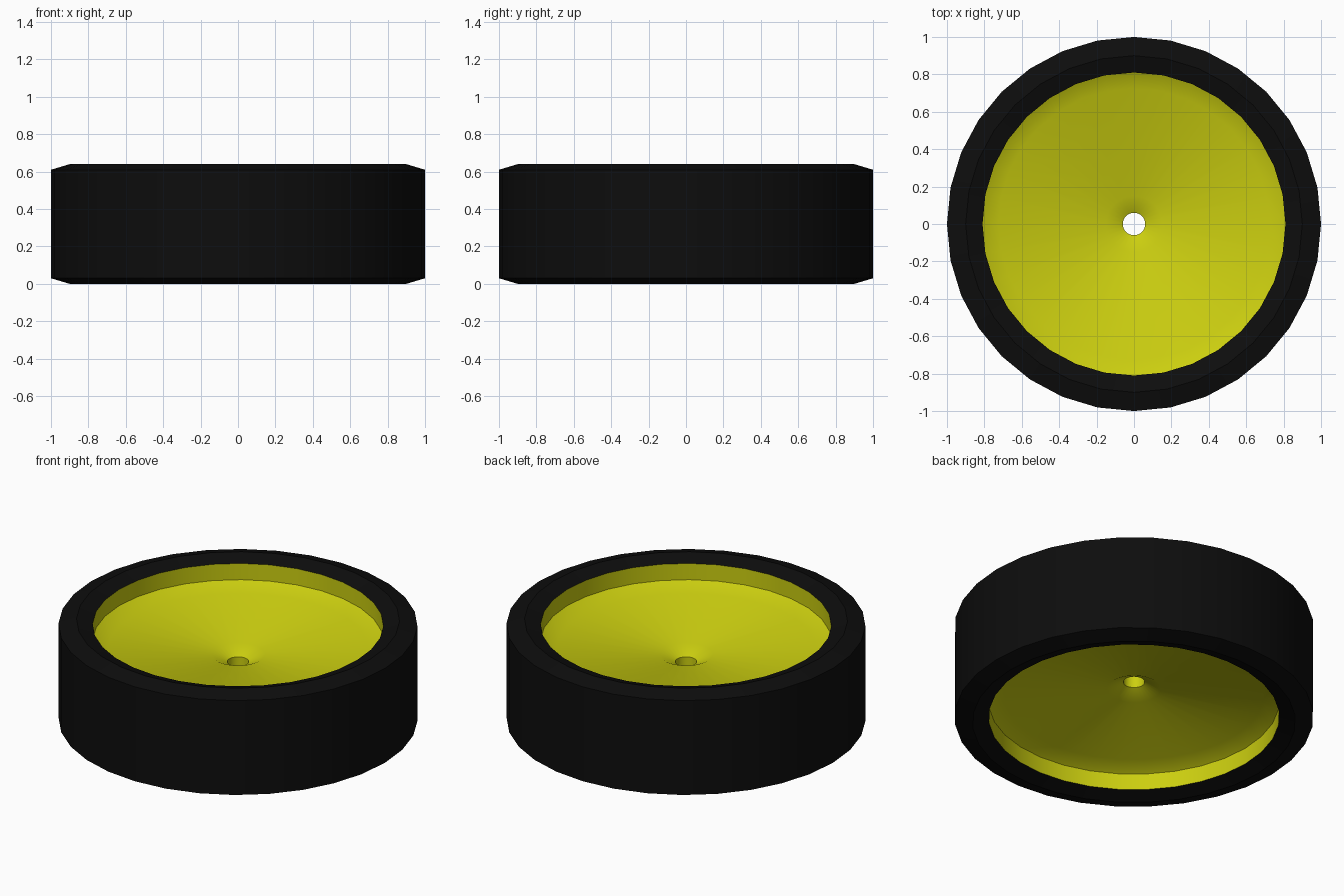
import bpy, bmesh
from math import cos, sin, pi, radians

if "Cube" in bpy.data.objects:
    bpy.data.objects.remove(bpy.data.objects["Cube"])

SIDES = 32
MID = 0.32  # half of the wheel width


def material(name, rgb):
    m = bpy.data.materials.new(name)
    m.diffuse_color = (*rgb, 1)
    m.use_nodes = True
    m.node_tree.nodes["Principled BSDF"].inputs["Base Color"].default_value = m.diffuse_color
    return m


def lathe(name, half, mat, closed=False):
    """Spin a (radius, height above mid-plane) half profile, mirrored below the mid-plane."""
    profile = half + [(r, -h) for r, h in reversed(half)]
    bm = bmesh.new()
    rings = [[bm.verts.new((r * cos(2 * pi * i / SIDES), r * sin(2 * pi * i / SIDES), MID + h))
              for i in range(SIDES)] for r, h in profile]
    for a, b in zip(rings, rings[1:]):
        for i in range(SIDES):
            j = (i + 1) % SIDES
            bm.faces.new((a[i], b[i], b[j], a[j]))
    me = bpy.data.meshes.new(name)
    bm.to_mesh(me)
    bm.free()
    me.materials.append(mat)
    ob = bpy.data.objects.new(name, me)
    bpy.context.collection.objects.link(ob)
    bpy.ops.object.select_all(action='DESELECT')
    ob.select_set(True)
    bpy.context.view_layer.objects.active = ob
    bpy.ops.object.shade_smooth_by_angle(angle=radians(30))
    return ob


black = material("rubber_black", (0.004, 0.004, 0.004))
yellow = material("rim_yellow", (0.6, 0.62, 0.005))

# tyre: sloped inner lip, crown edge, shoulder, straight tread
lathe("tyre", [(0.81, 0.29), (0.9, 0.32), (1.0, 0.29)], black)

# rim: axle hole, hub recess, shallow dish, chamfer, straight wall up to the tyre lip
rim = [(0.06, 0.065), (0.15, 0.11), (0.725, 0.145), (0.81, 0.19), (0.81, 0.29)]
wheel_rim = lathe("wheel_rim", rim[::-1], yellow)
wheel_rim.data.flip_normals()
